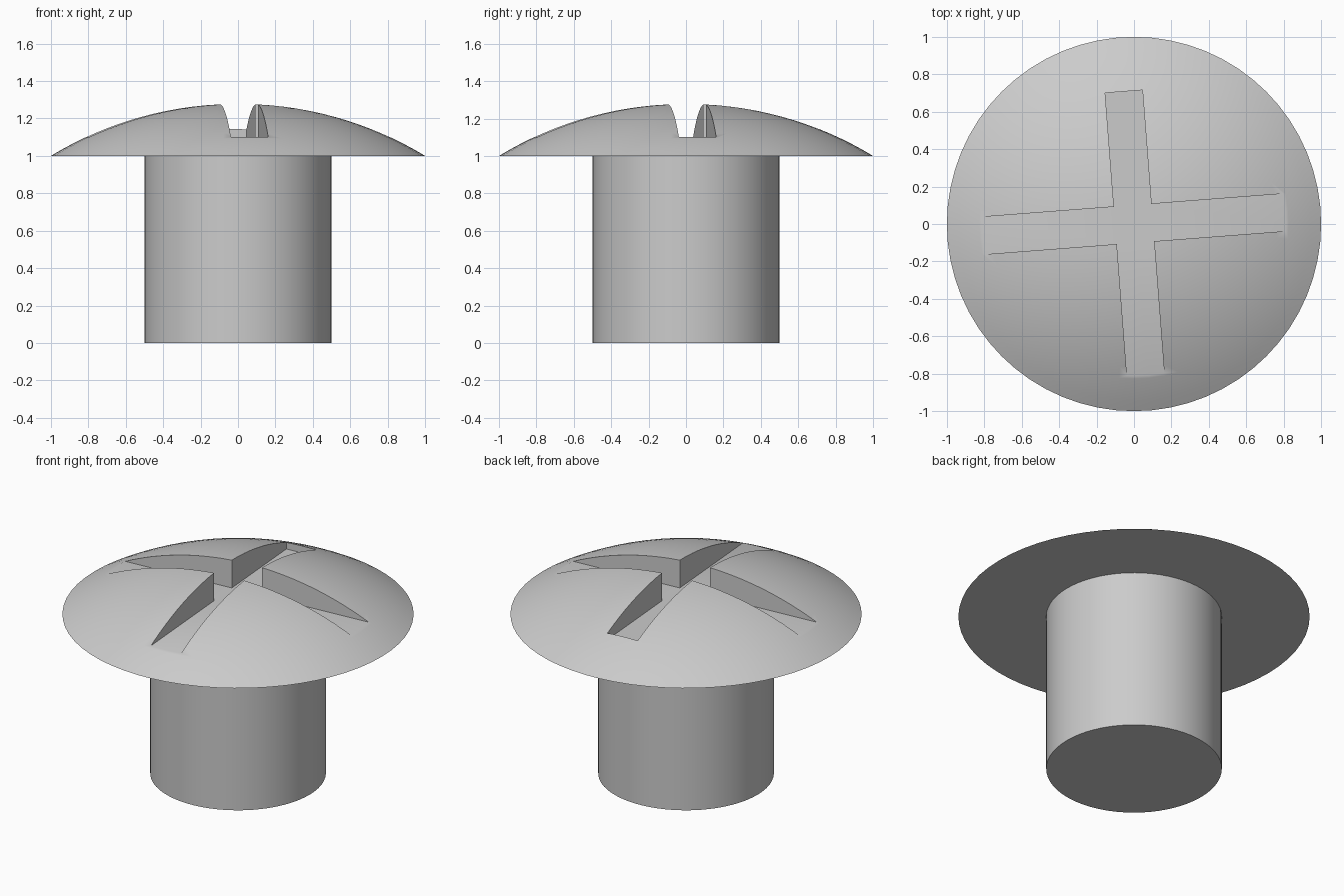
import bpy, bmesh, math
from mathutils import Matrix

cube = bpy.data.objects.get("Cube")
if cube:
    bpy.data.objects.remove(cube)

SEGMENTS = 64
HEAD_Z, RISE = 1.0, 0.28
SLOT_FLOOR, SLOT_WIDTH = 1.1, 0.2
SLOT_TURN = math.radians(4.4)

steel = bpy.data.materials.new("grey steel")
steel.use_nodes = True
grey = (0.6, 0.6, 0.6, 1)
steel.diffuse_color = grey
steel.node_tree.nodes["Principled BSDF"].inputs["Base Color"].default_value = grey


def make_object(name, bm):
    bmesh.ops.recalc_face_normals(bm, faces=bm.faces)
    mesh = bpy.data.meshes.new(name)
    bm.to_mesh(mesh)
    bm.free()
    mesh.materials.append(steel)
    obj = bpy.data.objects.new(name, mesh)
    bpy.context.collection.objects.link(obj)
    return obj


def smooth(obj):
    bpy.ops.object.select_all(action="DESELECT")
    obj.select_set(True)
    bpy.context.view_layer.objects.active = obj
    bpy.ops.object.shade_smooth_by_angle(angle=math.radians(30))


# Straight round shank
bm = bmesh.new()
bmesh.ops.create_cone(bm, cap_ends=True, segments=SEGMENTS, radius1=0.5,
                      radius2=0.5, depth=HEAD_Z,
                      matrix=Matrix.Translation((0, 0, HEAD_Z / 2)))
smooth(make_object("shank", bm))

# Domed head: a spherical cap, spun from its arc and closed underneath
radius = (1 + RISE ** 2) / (2 * RISE)
half_angle = math.asin(1 / radius)
bm = bmesh.new()
arc = []
for i in range(17):
    a = half_angle * i / 16
    arc.append(bm.verts.new((radius * math.sin(a), 0,
                             HEAD_Z + RISE - radius * (1 - math.cos(a)))))
edges = [bm.edges.new(pair) for pair in zip(arc, arc[1:])]
bmesh.ops.spin(bm, geom=arc + edges, cent=(0, 0, 0), axis=(0, 0, 1),
               angle=math.tau, steps=SEGMENTS)
bmesh.ops.remove_doubles(bm, verts=bm.verts, dist=0.0001)
bmesh.ops.holes_fill(bm, edges=[e for e in bm.edges if e.is_boundary], sides=0)
head = make_object("head", bm)

# Cross slot: one bar runs out on both sides, the other stops short at the back
turn = Matrix.Rotation(SLOT_TURN, 4, "Z")
for name, x0, x1, y0, y1 in (
        ("slot_cutter_across", -0.95, 0.95, -SLOT_WIDTH / 2, SLOT_WIDTH / 2),
        ("slot_cutter_along", -SLOT_WIDTH / 2, SLOT_WIDTH / 2, -0.95, 0.71)):
    bm = bmesh.new()
    place = turn @ Matrix.Translation(((x0 + x1) / 2, (y0 + y1) / 2, SLOT_FLOOR + 0.2))
    bmesh.ops.create_cube(bm, size=1, matrix=place @ Matrix.Diagonal((x1 - x0, y1 - y0, 0.4, 1)))
    cutter = make_object(name, bm)
    cut = head.modifiers.new(name, "BOOLEAN")
    cut.operation = "DIFFERENCE"
    cut.solver = "EXACT"
    cut.object = cutter
    bpy.context.view_layer.objects.active = head
    bpy.ops.object.modifier_apply(modifier=cut.name)
    bpy.data.objects.remove(cutter)
smooth(head)
